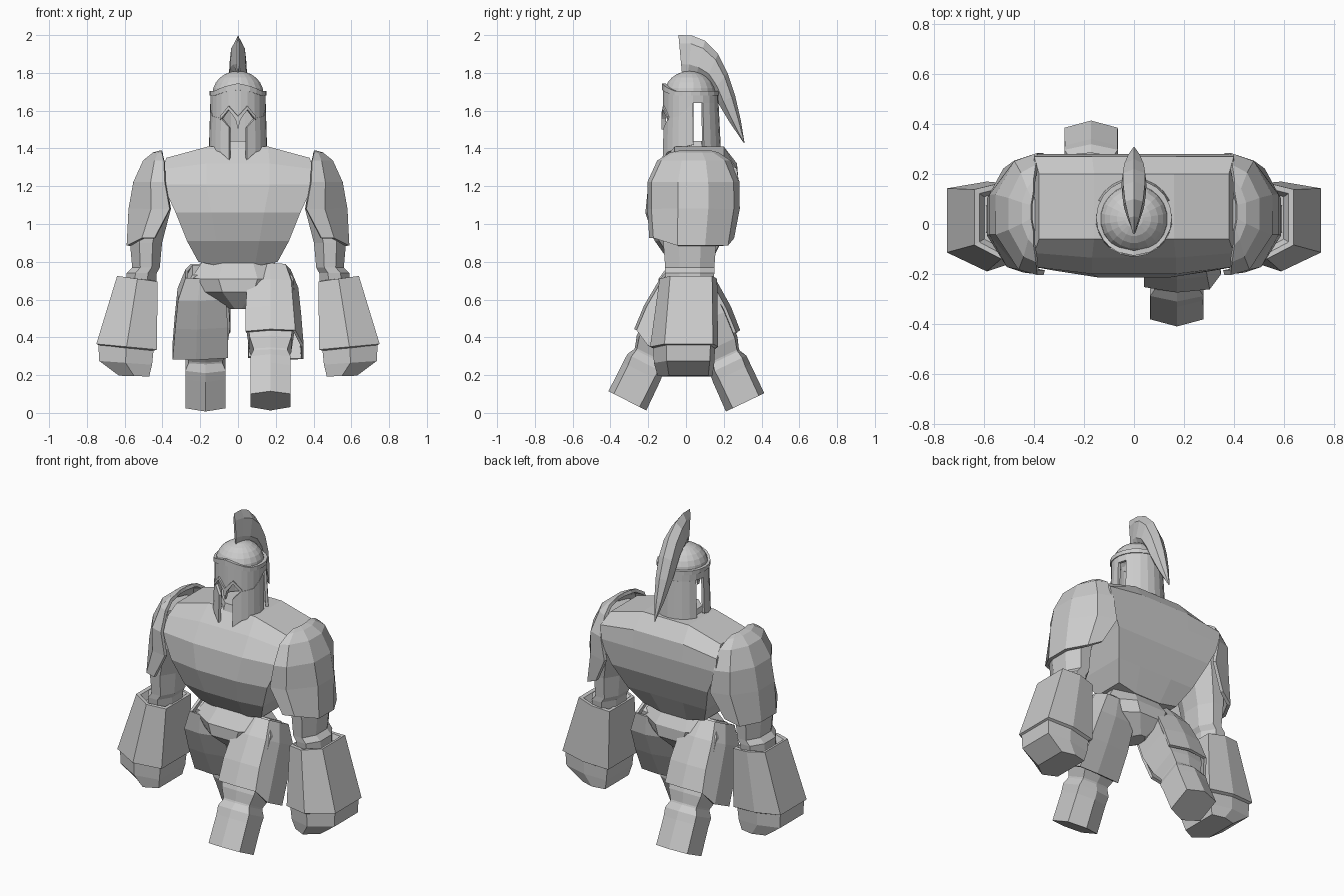
import bpy, bmesh
from math import sin, cos, radians, pi
from mathutils import Matrix

if "Cube" in bpy.data.objects:
    bpy.data.objects.remove(bpy.data.objects["Cube"])

stone = bpy.data.materials.new("stone_grey")
stone.use_nodes = True
stone.diffuse_color = (0.6, 0.6, 0.6, 1)
stone.node_tree.nodes["Principled BSDF"].inputs["Base Color"].default_value = (0.6, 0.6, 0.6, 1)


def finish(name, bm, mirror=False, thick=0, offset=-1, matrix=None):
    bmesh.ops.remove_doubles(bm, verts=bm.verts, dist=0.0005)
    bmesh.ops.recalc_face_normals(bm, faces=bm.faces)
    if matrix:
        bm.transform(matrix)
    me = bpy.data.meshes.new(name)
    bm.to_mesh(me)
    bm.free()
    me.materials.append(stone)
    ob = bpy.data.objects.new(name, me)
    bpy.context.collection.objects.link(ob)
    if thick:
        mod = ob.modifiers.new("thickness", 'SOLIDIFY')
        mod.thickness = thick
        mod.offset = offset
    if mirror:
        ob.modifiers.new("mirror", 'MIRROR')


def loft(name, rings, closed=True, caps=True, **kw):
    """Skin a list of point rings with quads."""
    bm = bmesh.new()
    rows = [[bm.verts.new(p) for p in r] for r in rings]
    n = len(rows[0])
    for a, b in zip(rows, rows[1:]):
        for i in range(n if closed else n - 1):
            j = (i + 1) % n
            bm.faces.new((a[i], a[j], b[j], b[i]))
    if caps:
        for r in (rows[0], rows[-1]):
            for i in range(n // 2 - 1):
                bm.faces.new((r[i], r[i + 1], r[n - 2 - i], r[n - 1 - i]))
    finish(name, bm, **kw)


def oval(cx, cy, z, rx, ry, n=8):
    pts = [(2 * pi * (i + 0.5) / n) for i in range(n)]
    return [(cx + rx * cos(a) / cos(pi / n), cy + ry * sin(a) / cos(pi / n), z) for a in pts]


# Torso: broad chest tapering to the waist
def chest(z, w, front, back, rise=0):
    half = [(-w, 0.86), (-w * 0.42, 1), (w * 0.42, 1), (w, 0.86)]
    f = [(x, front * k if front < -0.08 else front, z + (rise if k == 1 else 0)) for x, k in half]
    b = [(x, back, z + (rise if k == 1 else 0)) for x, k in reversed(half)]
    return f + b


loft("torso", [chest(0.80, 0.21, -0.07, 0.12, -0.025), chest(0.91, 0.27, -0.165, 0.19),
               chest(1.06, 0.33, -0.215, 0.26), chest(1.21, 0.40, -0.2, 0.28),
               chest(1.29, 0.40, -0.135, 0.27, 0.03), chest(1.35, 0.38, -0.06, 0.2, 0.06)])
loft("neck", [oval(0, 0.04, 1.36, 0.13, 0.12), oval(0, 0.04, 1.44, 0.11, 0.1)])

# Pelvis wedge between the legs
loft("pelvis", [oval(0, 0.01, 0.80, 0.19, 0.09), oval(0, 0.005, 0.71, 0.25, 0.15),
                oval(0, 0.005, 0.64, 0.2, 0.15), oval(0, 0.01, 0.55, 0.04, 0.07)])


# Arms
def shoulder_row(z, xi, xo, front, back, drop=0):
    d, w = back - front, xo - xi
    return [(xi, front, z), (xi + 0.45 * w, front + 0.02, z), (xo, front + 0.33 * d, z - drop),
            (xo, front + 0.66 * d, z - drop), (xi + 0.55 * w, back - 0.03, z - drop), (xi, back, z)]


loft("shoulder_plate", [shoulder_row(0.925, 0.44, 0.58, -0.185, 0.245, 0.04),
                        shoulder_row(1.08, 0.36, 0.57, -0.195, 0.275),
                        shoulder_row(1.22, 0.385, 0.545, -0.195, 0.275),
                        shoulder_row(1.33, 0.39, 0.495, -0.145, 0.23),
                        shoulder_row(1.37, 0.40, 0.445, -0.08, 0.17),
                        shoulder_row(1.38, 0.40, 0.41, -0.03, 0.13)],
     closed=False, caps=False, thick=0.02, offset=0, mirror=True)
loft("upper_arm", [oval(0.44, 0.03, 1.3, 0.05, 0.12), oval(0.455, 0.03, 1.08, 0.10, 0.16),
                   oval(0.487, 0.02, 0.90, 0.085, 0.14), oval(0.487, 0.02, 0.77, 0.073, 0.13),
                   oval(0.51, 0.02, 0.74, 0.08, 0.13), oval(0.515, 0.02, 0.66, 0.08, 0.12)], mirror=True)


def glove(z, xi, xo, front, back, drop=0):
    m = (xi + xo) / 2
    return [(xi, front * 0.72, z - drop), (m, front, z), (xo, front * 0.6, z + drop),
            (xo, back * 0.84, z + drop), (m, back, z), (xi, back * 0.88, z - drop)]


loft("gauntlet", [glove(0.68, 0.455, 0.6, -0.10, 0.13), glove(0.71, 0.44, 0.62, -0.12, 0.145, 0.01),
                  glove(0.71, 0.425, 0.64, -0.14, 0.165, 0.015), glove(0.35, 0.43, 0.75, -0.19, 0.17, 0.015),
                  glove(0.34, 0.46, 0.73, -0.165, 0.15, 0.015)], mirror=True)
loft("fist", [glove(0.37, 0.445, 0.74, -0.175, 0.155, 0.015), glove(0.265, 0.455, 0.735, -0.17, 0.15, 0.01),
              glove(0.195, 0.47, 0.63, -0.15, 0.14, 0.002)], mirror=True)


# Legs: one leg strides forward, the other is turned half round and strides back
def block(d, w, front, back, k=0.85):
    return [(-w, -front * k, -d), (0, -front, -d), (w, -front * k, -d),
            (w, back * k, -d), (0, back, -d), (-w, back * k, -d)]


def plate_row(d, inner, outer, front, back, dip=0):
    return [(inner, -front * 0.8, -d), (0, -front, -d), (outer * 0.75, -front * 0.9, -d),
            (outer, -front * 0.2, -d - dip), (outer, back, -d - dip),
            (outer * 0.3, back * 1.02, -d - dip), (inner * 0.9, back * 0.85, -d - dip)]


for side, spin, angle in (("left", 0, 27), ("right", pi, 25.5)):
    m = Matrix.Rotation(spin, 4, 'Z') @ Matrix.Translation((0.172, 0.01 * cos(spin), 0.72)) \
        @ Matrix.Rotation(radians(-angle), 4, 'X')
    loft(side + "_thigh", [block(-0.04, 0.07, 0.07, 0.07), block(0.05, 0.12, 0.11, 0.11),
                           block(0.25, 0.13, 0.11, 0.12), block(0.4, 0.11, 0.1, 0.11),
                           block(0.46, 0.09, 0.08, 0.09), block(0.5, 0.09, 0.08, 0.09)], matrix=m)
    loft(side + "_shin", [block(0.47, 0.09, 0.08, 0.09), block(0.51, 0.107, 0.1, 0.115, 0.75),
                          block(0.56, 0.105, 0.1, 0.12, 0.7), block(0.73, 0.107, 0.1, 0.125, 0.68)], matrix=m)
    loft(side + "_thigh_plate",
         [plate_row(-0.03, -0.03, 0.10, 0.09, 0.08), plate_row(0.08, -0.12, 0.14, 0.12, 0.125),
          plate_row(0.24, -0.13, 0.155, 0.13, 0.132),
          plate_row(0.375, -0.13, 0.168, 0.12, 0.13, 0.045)],
         closed=False, caps=False, thick=0.016, offset=0, matrix=m)


# Helmet: hollow shell made of bent strips
def strip(name, stations, radius=0.147, flare=0.0, mirror=True, thick=0.016):
    """Stations are (angle from the front, low z, high z); long spans are subdivided."""
    fine = [stations[0]]
    for a, b in zip(stations, stations[1:]):
        n = max(1, round((b[0] - a[0]) / 18))
        fine += [tuple(p + (q - p) * k / n for p, q in zip(a, b)) for k in range(1, n + 1)]

    def point(a, z):
        r = radius + flare * (1.65 - z)
        return (r * sin(radians(a)), 0.025 - r * cos(radians(a)), z)
    loft(name, [[point(a, lo), point(a, hi)] for a, lo, hi in fine],
         closed=False, caps=False, mirror=mirror, thick=thick)


strip("helmet_brow", [(0, 1.51, 1.73), (6, 1.56, 1.72), (20, 1.61, 1.71), (37, 1.56, 1.70),
                      (65, 1.56, 1.70), (95, 1.64, 1.70), (116, 1.64, 1.70), (180, 1.62, 1.70)])
strip("helmet_cheek", [(18, 1.34, 1.51), (37, 1.38, 1.56), (65, 1.40, 1.57), (95, 1.42, 1.64)], flare=0.03)
strip("helmet_back", [(116, 1.37, 1.64), (180, 1.37, 1.64)], flare=0.05)
strip("helmet_rim", [(0, 1.71, 1.745), (25, 1.70, 1.73), (55, 1.68, 1.705), (180, 1.68, 1.705)],
      radius=0.152, thick=0.02)
# Raised edges around the eyes
strip("eye_ridge", [(0, 1.50, 1.57), (5, 1.555, 1.585), (19, 1.605, 1.625), (38, 1.55, 1.57)],
      radius=0.156, thick=0.02)

# Dome
loft("helmet_dome", [oval(0, 0.02, 1.69 + 0.12 * sin(t), 0.135 * cos(t), 0.135 * cos(t), 20)
                     for t in (k * pi / 12 for k in range(6))]
     + [oval(0, 0.02, 1.81, 0.001, 0.001, 20)], caps=False)

# Crest: curved fin, fullest along its middle
outer = [(-0.04, 2.0), (0.03, 1.998), (0.10, 1.97), (0.17, 1.90), (0.22, 1.80), (0.26, 1.68), (0.29, 1.55), (0.31, 1.43)]
inner = [(-0.02, 1.78), (0.01, 1.78), (0.05, 1.77), (0.10, 1.75), (0.14, 1.70), (0.17, 1.64), (0.23, 1.54), (0.305, 1.43)]
widths = [0.006, 0.024, 0.04, 0.048, 0.05, 0.043, 0.026, 0.002]
fin = []
for (y0, z0), (y1, z1), w in zip(outer, inner, widths):
    near, far = [(y0 + (y1 - y0) * t, z0 + (z1 - z0) * t) for t in (0.2, 0.7)]
    fin.append([(0, y0, z0), (w * 0.9, *near), (w, *far), (0, y1, z1), (-w, *far), (-w * 0.9, *near)])
loft("helmet_crest", fin)
